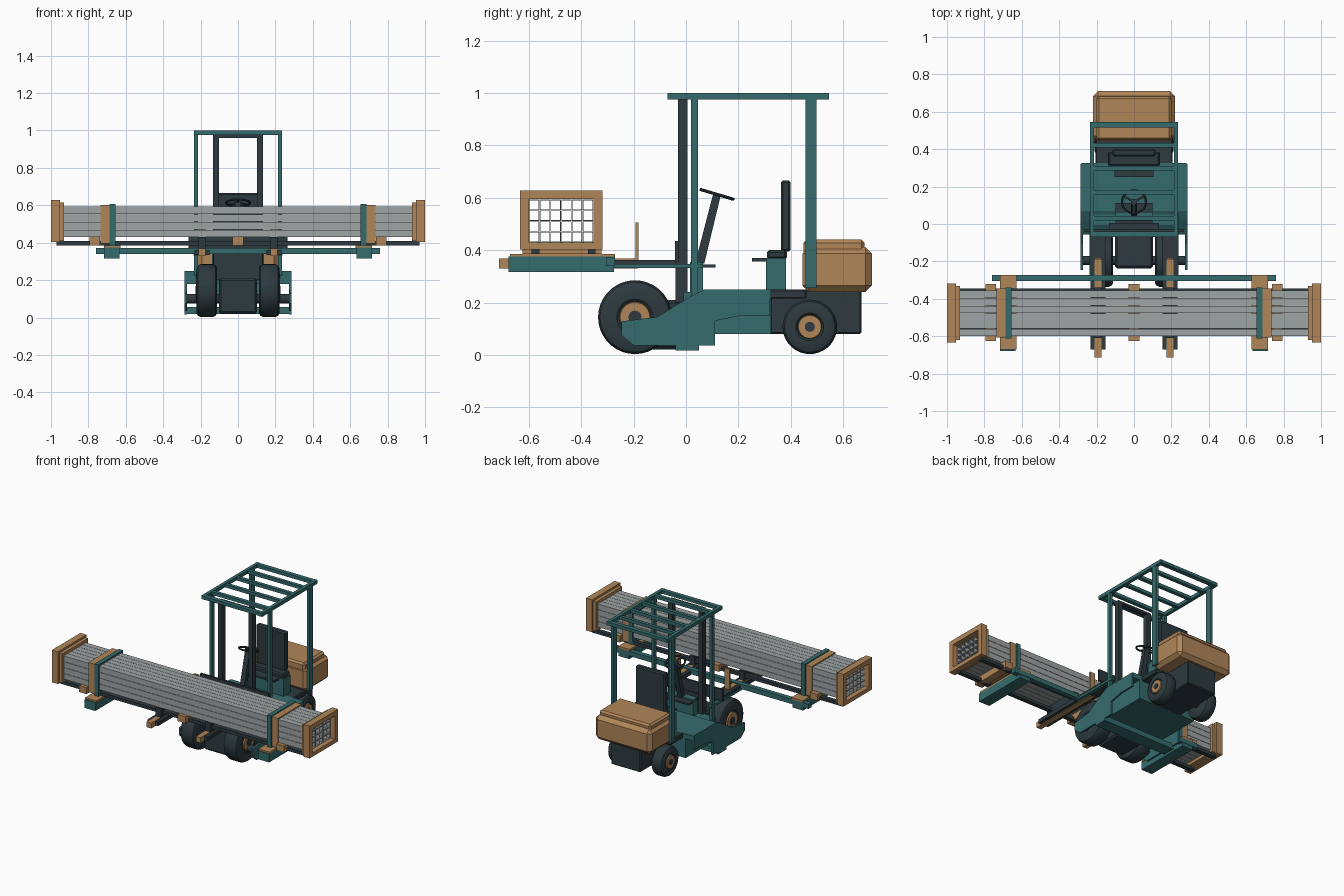
import bpy, bmesh, math
from mathutils import Vector, Matrix

if "Cube" in bpy.data.objects:
    bpy.data.objects.remove(bpy.data.objects["Cube"])


def mat(name, rgb):
    m = bpy.data.materials.new(name)
    m.diffuse_color = (*rgb, 1)
    m.use_nodes = True
    m.node_tree.nodes["Principled BSDF"].inputs["Base Color"].default_value = m.diffuse_color
    return m


TEAL = mat("teal paint", (0.036, 0.148, 0.155))
DARK = mat("dark grey", (0.026, 0.042, 0.050))
TAN = mat("tan", (0.44, 0.24, 0.100))
STEEL = mat("steel grey", (0.34, 0.37, 0.37))


def finish(name, bm, m, bevel=0, smooth=False, segs=1):
    bmesh.ops.recalc_face_normals(bm, faces=bm.faces)
    if bevel:
        bmesh.ops.bevel(bm, geom=bm.edges[:], offset=bevel, segments=segs,
                        affect='EDGES', profile=0.5)
    me = bpy.data.meshes.new(name)
    bm.to_mesh(me)
    bm.free()
    me.materials.append(m)
    ob = bpy.data.objects.new(name, me)
    bpy.context.collection.objects.link(ob)
    if smooth:
        bpy.ops.object.select_all(action='DESELECT')
        ob.select_set(True)
        bpy.context.view_layer.objects.active = ob
        bpy.ops.object.shade_smooth_by_angle(angle=math.radians(35))
    return ob


def box(name, x, y, z, m, bevel=0, segs=1):
    """Box from (min, max) ranges."""
    bm = bmesh.new()
    c = Vector([(a + b) / 2 for a, b in (x, y, z)])
    s = [b - a for a, b in (x, y, z)]
    bmesh.ops.create_cube(bm, size=1, matrix=Matrix.Translation(c) @ Matrix.Diagonal((*s, 1)))
    return finish(name, bm, m, bevel, segs=segs)


def pair(name, x, y, z, m, bevel=0):
    """Box on the right and its mirror on the left."""
    box(name + "_right", x, y, z, m, bevel)
    box(name + "_left", (-x[1], -x[0]), y, z, m, bevel)


def extrude_yz(name, pts, x0, x1, m, bevel=0):
    """Side profile extruded along x."""
    bm = bmesh.new()
    f = bm.faces.new([bm.verts.new((x0, y, z)) for y, z in pts])
    r = bmesh.ops.extrude_face_region(bm, geom=[f])
    bmesh.ops.translate(bm, vec=(x1 - x0, 0, 0),
                        verts=[v for v in r["geom"] if isinstance(v, bmesh.types.BMVert)])
    return finish(name, bm, m, bevel)


def lathe_x(name, prof, y, z, m, n=36):
    """Closed (x, radius) profile turned about an axle along x."""
    bm = bmesh.new()
    rings = [[bm.verts.new((x, y + r * math.cos(2 * math.pi * i / n),
                            z + r * math.sin(2 * math.pi * i / n))) for x, r in prof]
             for i in range(n)]
    k = len(prof)
    for i in range(n):
        a, b = rings[i], rings[(i + 1) % n]
        for j in range(k - 1):
            bm.faces.new((a[j], a[j + 1], b[j + 1], b[j]))
    for j in (0, k - 1):
        bm.faces.new([r[j] for r in rings])
    return finish(name, bm, m, smooth=True)


# Wheels with tyre, hub disc and centre cap
def wheel(name, x0, x1, y, z, r, hub):
    for s, side in ((1, "right"), (-1, "left")):
        c = 0.022
        prof = [(x0, hub), (x0, r - c), (x0 + c / 3, r - c / 3), (x0 + c, r),
                (x1 - c, r), (x1 - c / 3, r - c / 3), (x1, r - c), (x1, hub * 1.15),
                (x1 - 0.008, hub)]
        lathe_x(f"{name}_tyre_{side}", [(s * a, b) for a, b in prof], y, z, DARK)
        lathe_x(f"{name}_hub_{side}", [(s * (x1 - 0.01), hub), (s * (x1 + 0.002), hub * 0.95)],
                y, z, TAN, 24)
        lathe_x(f"{name}_cap_{side}", [(s * x1, hub * 0.42), (s * (x1 + 0.006), hub * 0.42)],
                y, z, DARK, 16)


wheel("front_wheel", 0.112, 0.222, -0.195, 0.144, 0.141, 0.06)
wheel("rear_wheel", 0.125, 0.212, 0.473, 0.107, 0.104, 0.046)
lathe_x("rear_axle", [(-0.14, 0.03), (0.14, 0.03)], 0.473, 0.107, DARK, 16)

# Chassis: side skirts, deck, inner body and step
skirt = [(-0.247, 0.128), (-0.247, 0.075), (-0.2, 0.036), (-0.04, 0.036), (-0.04, 0.017),
         (0.05, 0.017), (0.05, 0.036), (0.11, 0.036), (0.11, 0.13), (0.21, 0.15),
         (0.32, 0.15), (0.32, 0.25), (0.07, 0.25), (0.015, 0.222), (-0.11, 0.145)]
extrude_yz("side_skirt_right", skirt, 0.272, 0.285, TEAL)
extrude_yz("side_skirt_left", skirt, -0.285, -0.272, TEAL)
extrude_yz("deck", [(-0.055, 0.18), (0.015, 0.222), (0.07, 0.25), (0.325, 0.25),
                    (0.325, 0.215), (0.08, 0.215), (-0.03, 0.18)], -0.28, 0.28, TEAL)
box("inner_body", (-0.225, 0.225), (-0.01, 0.325), (0.08, 0.24), TEAL)
box("step", (-0.28, 0.28), (-0.04, 0.05), (0.018, 0.055), TEAL)
box("front_housing", (-0.102, 0.102), (-0.237, -0.01), (0.02, 0.21), DARK, 0.012)
lathe_x("front_axle", [(-0.278, 0.025), (0.278, 0.025)], -0.195, 0.1, DARK, 16)
box("rear_body", (-0.115, 0.115), (0.32, 0.67), (0.08, 0.25), DARK, 0.006)
box("engine_cover", (-0.205, 0.205), (0.32, 0.46), (0.215, 0.25), DARK, 0.005)

# Counterweight with chamfered shell and raised lid
box("counterweight", (-0.218, 0.218), (0.445, 0.71), (0.24, 0.412), TAN, 0.025)
box("counterweight_lid", (-0.2, 0.2), (0.448, 0.682), (0.38, 0.44), TAN, 0.012)

# Seat
box("seat_base", (-0.14, 0.14), (0.305, 0.382), (0.25, 0.37), TEAL)
box("seat_cushion", (-0.135, 0.135), (0.31, 0.385), (0.365, 0.4), DARK, 0.008)
box("seat_lip", (-0.105, 0.105), (0.252, 0.32), (0.357, 0.37), DARK)
box("seat_back", (-0.115, 0.115), (0.362, 0.4), (0.395, 0.667), DARK, 0.008)

# Dashboard, column and steering wheel
box("dashboard", (-0.1, 0.1), (0.015, 0.065), (0.235, 0.355), TEAL)
box("control_shelf", (-0.1, 0.1), (0.0, 0.112), (0.334, 0.346), DARK)
extrude_yz("steering_column", [(0.035, 0.35), (0.07, 0.35), (0.133, 0.61), (0.105, 0.62)],
           -0.017, 0.017, DARK)
tilt = Matrix.Translation((0, 0.119, 0.613)) @ Matrix.Rotation(-0.29, 4, 'X')
bm = bmesh.new()
N, K, R, r = 28, 8, 0.064, 0.006
ring = [[bm.verts.new(((R + r * math.cos(2 * math.pi * j / K)) * math.cos(2 * math.pi * i / N),
                       (R + r * math.cos(2 * math.pi * j / K)) * math.sin(2 * math.pi * i / N),
                       r * math.sin(2 * math.pi * j / K))) for j in range(K)] for i in range(N)]
for i in range(N):
    for j in range(K):
        bm.faces.new((ring[i][j], ring[(i + 1) % N][j],
                      ring[(i + 1) % N][(j + 1) % K], ring[i][(j + 1) % K]))
for a in (math.pi / 6, math.pi * 5 / 6, math.pi * 1.5):
    bmesh.ops.create_cube(bm, size=1, matrix=Matrix.Rotation(a, 4, 'Z')
                          @ Matrix.Translation((R / 2, 0, 0)) @ Matrix.Diagonal((R, 0.01, 0.006, 1)))
bmesh.ops.transform(bm, matrix=tilt, verts=bm.verts)
finish("steering_wheel", bm, DARK, smooth=True)

# Mast and carriage backrest
pair("mast_rail", (0.102, 0.134), (-0.03, 0.006), (0.2, 0.976), DARK)
box("mast_crossbar", (-0.134, 0.134), (-0.03, 0.006), (0.96, 0.976), DARK)
box("carriage_plate", (-0.265, 0.265), (-0.042, -0.028), (0.355, 0.435), DARK)
box("carriage_centre", (-0.13, 0.13), (-0.04, -0.02), (0.2, 0.36), DARK)

# Overhead guard: posts, rails and slats
pair("front_post", (0.215, 0.235), (0.02, 0.045), (0.22, 0.98), TEAL)
pair("rear_post", (0.215, 0.235), (0.457, 0.498), (0.255, 0.98), TEAL)
pair("roof_rail", (0.213, 0.236), (-0.07, 0.546), (0.976, 1.0), TEAL)
for i, (a, b) in enumerate([(-0.07, -0.04), (0.018, 0.044), (0.158, 0.182),
                            (0.285, 0.31), (0.408, 0.432), (0.515, 0.546)]):
    box(f"roof_slat_{i}", (-0.215, 0.215), (a, b), (0.977, 0.999), TEAL)

# Forks, links, spreader bar and outer support arms
pair("fork", (0.152, 0.232), (-0.67, -0.04), (0.335, 0.362), DARK)
pair("fork_liner", (0.173, 0.21), (-0.714, -0.183), (0.33, 0.368), TAN)
pair("fork_stop", (0.173, 0.21), (-0.193, -0.182), (0.36, 0.505), TAN)
pair("spreader_link", (0.215, 0.238), (-0.29, 0.065), (0.331, 0.347), TEAL)
box("spreader_bar", (-0.76, 0.76), (-0.306, -0.272), (0.34, 0.373), TEAL)
pair("support_arm", (0.633, 0.716), (-0.678, -0.275), (0.316, 0.375), TEAL)
pair("support_pad", (0.628, 0.716), (-0.672, -0.272), (0.372, 0.386), TAN)

# Bundle of hollow square tubes
Y0, Z0, P = -0.6, 0.43, 0.0412


def tube(bm, y, z):
    w = P - 0.002
    t = 0.0025
    sets = []
    for x in (-0.965, 0.965):
        for o in (0, t):
            sets.append([bm.verts.new((x, y + a, z + b)) for a, b in
                         ((o, o), (w - o, o), (w - o, w - o), (o, w - o))])
    lo, li, ro, ri = sets
    for j in range(4):
        k = (j + 1) % 4
        for a, b in ((lo, ro), (ro, ri), (ri, li), (li, lo)):
            bm.faces.new((a[j], a[k], b[k], b[j]))


bm = bmesh.new()
for i in range(6):
    for j in range(4):
        tube(bm, Y0 + i * P, Z0 + j * P)
finish("tube_bundle", bm, STEEL)
Y1, Z1 = Y0 + 6 * P, Z0 + 4 * P


# Bands that wrap the bundle, all from the same four-sided frame
def band(name, x, grow, m, low=None):
    y0, y1, z1 = Y0 - grow, Y1 + grow, Z1 + grow
    z0 = Z0 - grow if low is None else low
    pair(name + "_top", x, (y0, y1), (Z1, z1), m)
    pair(name + "_bottom", x, (y0, y1), (z0, Z0), m)
    pair(name + "_front", x, (y0, Y0), (Z0, Z1), m)
    pair(name + "_back", x, (Y1, y1), (Z0, Z1), m)


band("end_frame_outer", (0.953, 1.0), 0.034, TAN, 0.403)
band("end_frame_inner", (0.93, 0.953), 0.02, TAN, 0.41)
band("wide_strap", (0.688, 0.735), 0.008, TAN, 0.395)
band("arm_strap", (0.655, 0.686), 0.013, TEAL, 0.37)

# Skids and cross bearers beneath the bundle
for n, y in (("front", -0.575), ("back", -0.36)):
    box(f"skid_{n}", (-0.97, 0.97), (y - 0.015, y + 0.015), (0.386, 0.408), DARK)
pair("outer_bearer", (0.738, 0.795), (-0.625, -0.322), (0.386, 0.432), TAN)
box("middle_bearer", (-0.03, 0.03), (-0.625, -0.322), (0.386, 0.432), TAN)
pair("fork_bearer", (0.172, 0.212), (-0.61, -0.34), (0.366, 0.43), DARK)
